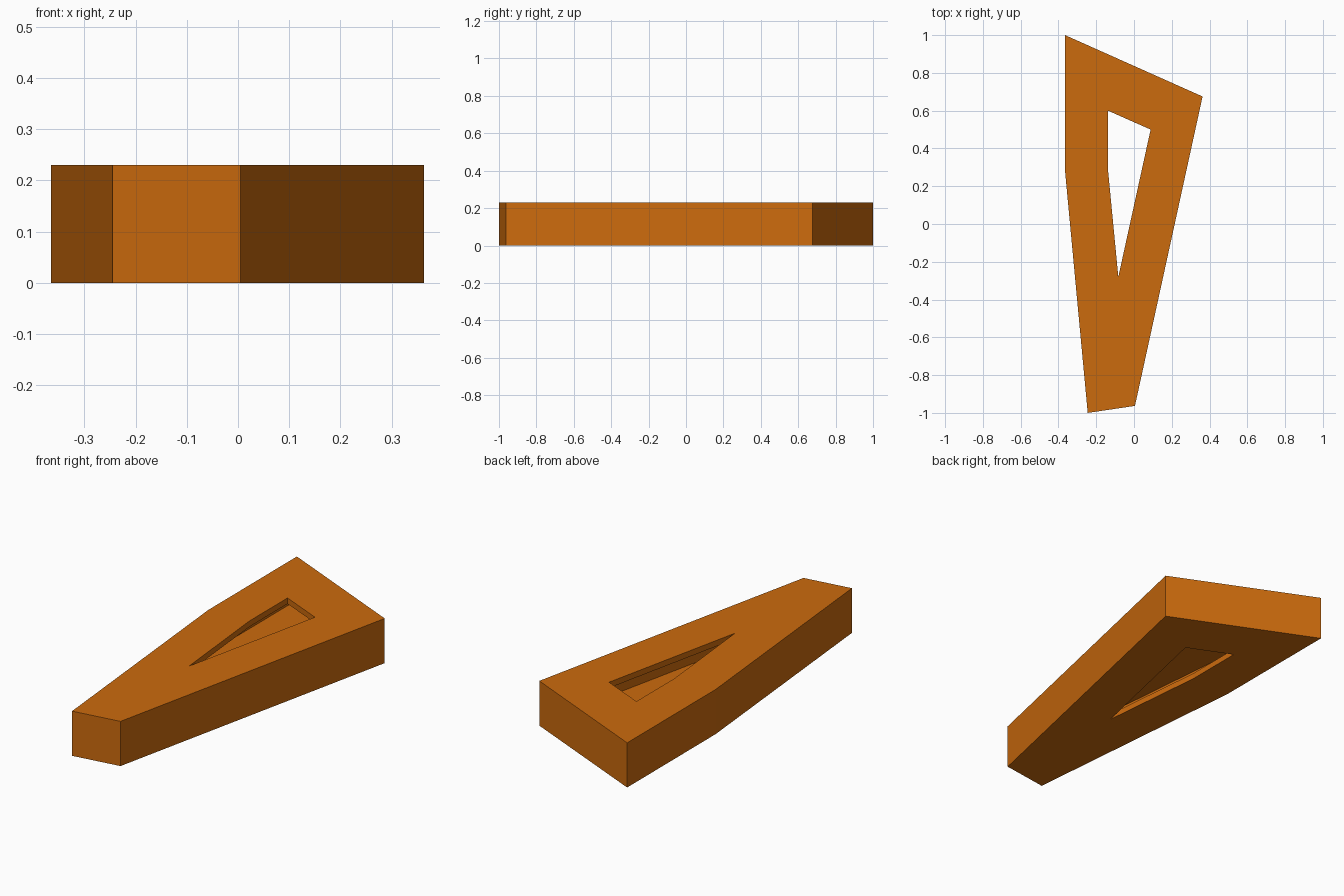
import bpy
import bmesh
from mathutils import Vector

HEIGHT = 0.23
WALL = 0.03

cube = bpy.data.objects.get("Cube")
if cube:
    bpy.data.objects.remove(cube, do_unlink=True)

# Clockwise outlines seen from above
OUTER = [(-0.365, 1.0), (0.363, 0.675), (0.005, -0.963), (-0.245, -1.0), (-0.365, 0.28)]
HOLE = [(-0.138, 0.6), (0.088, 0.5), (-0.083, -0.28), (-0.138, 0.29)]


def inset(outline, distance):
    """Move every edge of a clockwise outline inward by the distance."""
    points = [Vector(p) for p in outline]
    result = []
    for i, p in enumerate(points):
        a = (p - points[i - 1]).normalized()
        b = (points[(i + 1) % len(points)] - p).normalized()
        na, nb = Vector((a.y, -a.x)), Vector((b.y, -b.x))
        result.append(p + (na + nb) * distance / (1 + na.dot(nb)))
    return result


def prism(name, outline, bottom, top):
    bm = bmesh.new()
    base = bm.faces.new([bm.verts.new((x, y, bottom)) for x, y in outline])
    extruded = bmesh.ops.extrude_face_region(bm, geom=[base], use_keep_orig=True)["geom"]
    moved = [v for v in extruded if isinstance(v, bmesh.types.BMVert)]
    bmesh.ops.translate(bm, verts=moved, vec=(0, 0, top - bottom))
    bmesh.ops.recalc_face_normals(bm, faces=bm.faces)
    mesh = bpy.data.meshes.new(name)
    bm.to_mesh(mesh)
    bm.free()
    obj = bpy.data.objects.new(name, mesh)
    bpy.context.collection.objects.link(obj)
    return obj


def cut(target, cutter):
    mod = target.modifiers.new(cutter.name, "BOOLEAN")
    mod.operation = "DIFFERENCE"
    mod.solver = "EXACT"
    mod.object = cutter
    bpy.context.view_layer.objects.active = target
    bpy.ops.object.modifier_apply(modifier=mod.name)
    bpy.data.objects.remove(cutter, do_unlink=True)


# Tapered block, hollowed to a thin shell and pierced top to bottom
body = prism("hollow_wedge_body", OUTER, 0, HEIGHT)
cut(body, prism("cavity_cutter", inset(OUTER, WALL), WALL, HEIGHT - WALL))
cut(body, prism("window_cutter", HOLE, -0.1, HEIGHT + 0.1))

# Single flat colour
orange = bpy.data.materials.new("burnt_orange")
orange.use_nodes = True
colour = (0.6, 0.145, 0.004, 1)
orange.diffuse_color = colour
orange.node_tree.nodes["Principled BSDF"].inputs["Base Color"].default_value = colour
body.data.materials.clear()
body.data.materials.append(orange)
for face in body.data.polygons:
    face.material_index = 0
